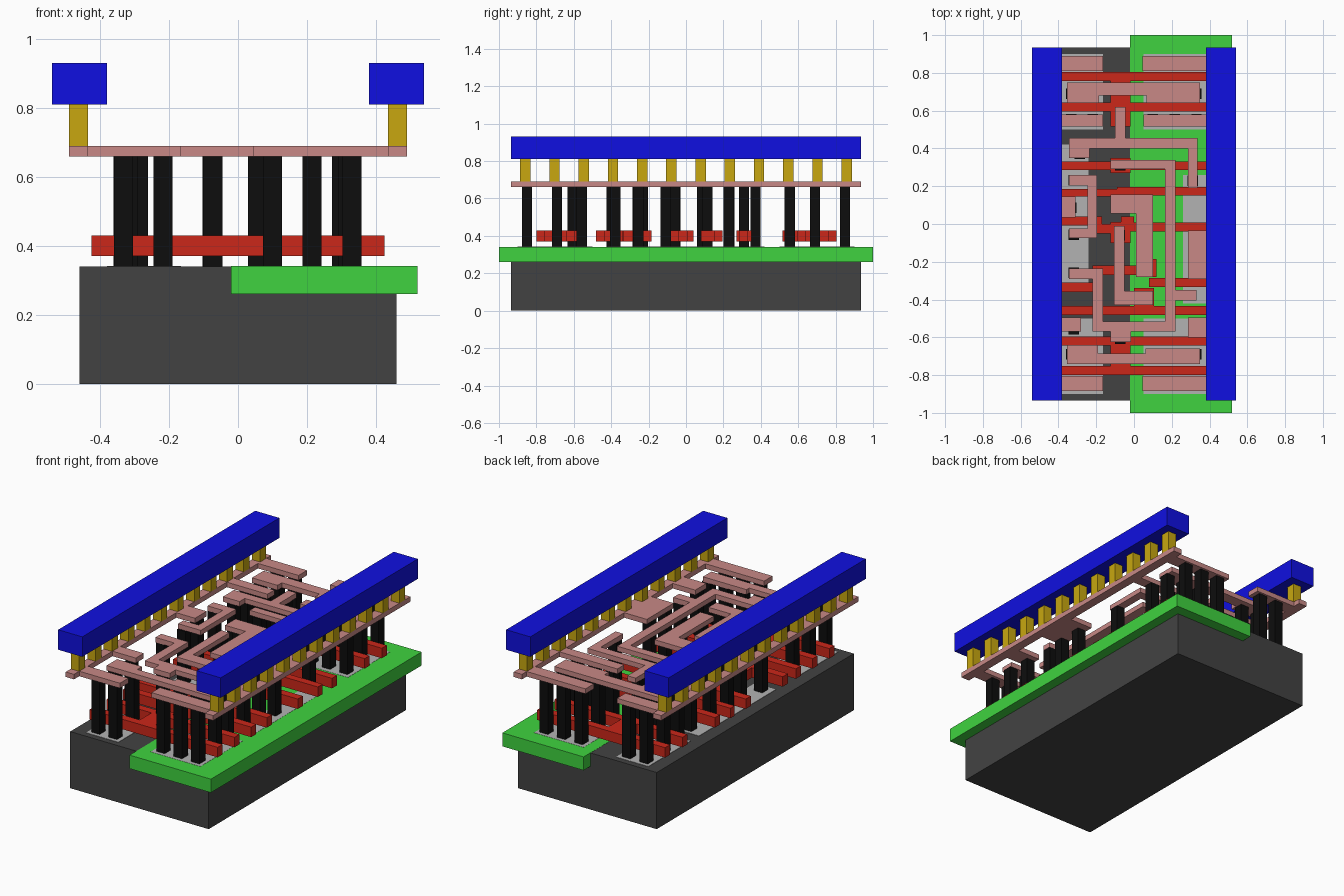
import bpy, bmesh

def mat(name, r, g, b):
    m = bpy.data.materials.new(name)
    m.diffuse_color = (r, g, b, 1)
    return m

DARK = mat("dark_grey", 0.055, 0.055, 0.055)
GREEN = mat("green", 0.05, 0.65, 0.05)
LIGHT = mat("light_grey", 0.45, 0.45, 0.45)
RED = mat("red", 0.6, 0.02, 0.01)
BLACK = mat("black", 0.004, 0.004, 0.004)
PINK = mat("pink", 0.58, 0.25, 0.24)
GOLD = mat("gold", 0.58, 0.39, 0.005)
BLUE = mat("blue", 0.005, 0.005, 0.75)

def layer(name, rects, z0, z1, material):
    """One object made of upright boxes; each rect is (x0, x1, y0, y1)."""
    bm = bmesh.new()
    for x0, x1, y0, y1 in rects:
        for v in bmesh.ops.create_cube(bm, size=1)["verts"]:
            v.co = (x1 if v.co.x > 0 else x0,
                    y1 if v.co.y > 0 else y0,
                    z1 if v.co.z > 0 else z0)
    me = bpy.data.meshes.new(name)
    bm.to_mesh(me)
    bm.free()
    me.materials.append(material)
    ob = bpy.data.objects.new(name, me)
    bpy.context.collection.objects.link(ob)
    return ob

def squares(points, h=0.0275):
    return [(x - h, x + h, y - h, y + h) for x, y in points]

# Base slab, well inset on its right half, thin doped areas on top
layer("substrate", [(-0.46, 0.46, -0.935, 0.935)], 0, 0.34, DARK)
layer("well", [(-0.02, 0.52, -1, 1)], 0.26, 0.341, GREEN)
layer("doped_areas", [(-0.38, -0.165, -0.90, -0.50), (-0.38, -0.165, 0.50, 0.90),
                      (-0.38, -0.24, -0.31, 0.42), (0.05, 0.38, -0.90, -0.50),
                      (0.05, 0.38, 0.50, 0.90), (0.26, 0.38, -0.42, 0.26)],
      0.30, 0.342, LIGHT)

# Red gate strips: full-width bars, then each bent or padded gate
full = [(-0.425, 0.425, y, y + 0.047)
        for y in (-0.80, -0.642, -0.482, 0.285, 0.595, 0.758)]
layer("gate_bars", full, 0.37, 0.43, RED)
layer("gate_pads", [(-0.125, -0.018, -0.78, -0.57), (-0.125, -0.018, 0.515, 0.78),
                    (-0.125, -0.018, 0.27, 0.35), (0.0, 0.105, -0.46, -0.34)],
      0.37, 0.43, RED)
layer("gate_upper_middle", [(-0.425, -0.09, 0.145, 0.185), (-0.09, 0.425, 0.15, 0.195),
                            (-0.125, -0.018, 0.08, 0.17)], 0.37, 0.43, RED)
layer("gate_middle", [(-0.425, -0.17, -0.008, 0.04), (-0.22, -0.10, -0.05, 0.0),
                      (-0.125, -0.018, -0.10, 0.01), (-0.07, 0.0, -0.03, 0.04),
                      (-0.02, 0.425, -0.04, 0.008)], 0.37, 0.43, RED)
layer("gate_lower_middle", [(-0.425, -0.17, -0.36, -0.31), (-0.22, -0.17, -0.36, -0.22),
                            (-0.22, 0.02, -0.27, -0.22), (0.01, 0.12, -0.28, -0.185),
                            (0.08, 0.425, -0.333, -0.285)], 0.37, 0.43, RED)

# Black contact pillars: regular rows plus single ones
cols = (-0.3325, -0.2175, 0.1, 0.215, 0.331)
pts = [(x, y) for y in (-0.85, -0.69, 0.555, 0.69, 0.85) for x in cols]
pts += [(-0.073, 0.555), (-0.073, -0.607), (-0.318, -0.557), (0.318, -0.557),
        (0.30, -0.378), (0.057, -0.398), (-0.318, -0.258), (0.318, -0.255),
        (0.057, -0.23), (-0.318, -0.057), (0.318, -0.108), (-0.075, -0.06),
        (-0.333, 0.085), (-0.073, 0.115), (-0.318, 0.232), (0.312, 0.228),
        (-0.073, 0.31), (-0.288, 0.372)]
layer("contact_pillars", squares(pts), 0.335, 0.66, BLACK)

# Pink wiring: side rails with stubs
L, R = -0.435, 0.435
Z = (0.66, 0.69, PINK)
layer("left_wire_rail", [(-0.49, L, -0.935, 0.935),
                         (L, -0.165, 0.81, 0.89), (L, -0.165, 0.515, 0.58),
                         (L, -0.31, 0.035, 0.145), (L, -0.28, -0.57, -0.495),
                         (L, -0.165, -0.885, -0.805)], *Z)
layer("right_wire_rail", [(R, 0.49, -0.935, 0.935),
                          (0.045, R, 0.81, 0.89), (0.05, R, 0.515, 0.58),
                          (0.285, R, -0.29, -0.035), (0.285, R, -0.60, -0.495),
                          (0.045, R, -0.885, -0.805)], *Z)
# Pink wiring: individual tracks
layer("track_top", [(-0.355, -0.185, 0.64, 0.75), (-0.185, 0.065, 0.68, 0.75),
                    (0.065, 0.35, 0.64, 0.75)], *Z)
layer("track_bottom", [(-0.355, -0.19, -0.74, -0.64), (-0.19, 0.06, -0.74, -0.685),
                       (0.06, 0.35, -0.74, -0.66)], *Z)
layer("track_upper", [(-0.10, -0.045, 0.455, 0.62), (-0.235, 0.335, 0.40, 0.455),
                      (-0.345, -0.235, 0.35, 0.455), (0.285, 0.335, 0.19, 0.40)], *Z)
layer("track_long", [(-0.125, 0.165, 0.29, 0.34), (0.165, 0.22, -0.57, 0.34),
                     (-0.165, 0.165, -0.57, -0.515), (-0.22, -0.165, -0.57, -0.235),
                     (-0.345, -0.22, -0.29, -0.235), (0.22, 0.33, -0.405, -0.35),
                     (-0.125, -0.015, -0.625, -0.57)], *Z)
layer("track_left_hook", [(-0.345, -0.245, 0.205, 0.26), (-0.245, -0.195, -0.075, 0.26),
                          (-0.345, -0.245, -0.075, -0.025)], *Z)
layer("track_centre", [(-0.125, 0.01, 0.055, 0.155), (0.01, 0.10, -0.28, 0.155)], *Z)
layer("track_centre_foot", [(-0.105, -0.05, -0.43, -0.01),
                            (-0.05, 0.10, -0.43, -0.355)], *Z)

# Gold vias and blue power rails on both sides
for side, s in (("left", -1), ("right", 1)):
    layer(side + "_vias", squares([(s * 0.4625, (i - 5.5) * 0.1562) for i in range(12)]),
          0.69, 0.81, GOLD)
    x0, x1 = sorted((s * 0.38, s * 0.54))
    layer(side + "_power_rail", [(x0, x1, -0.935, 0.935)], 0.81, 0.93, BLUE)
